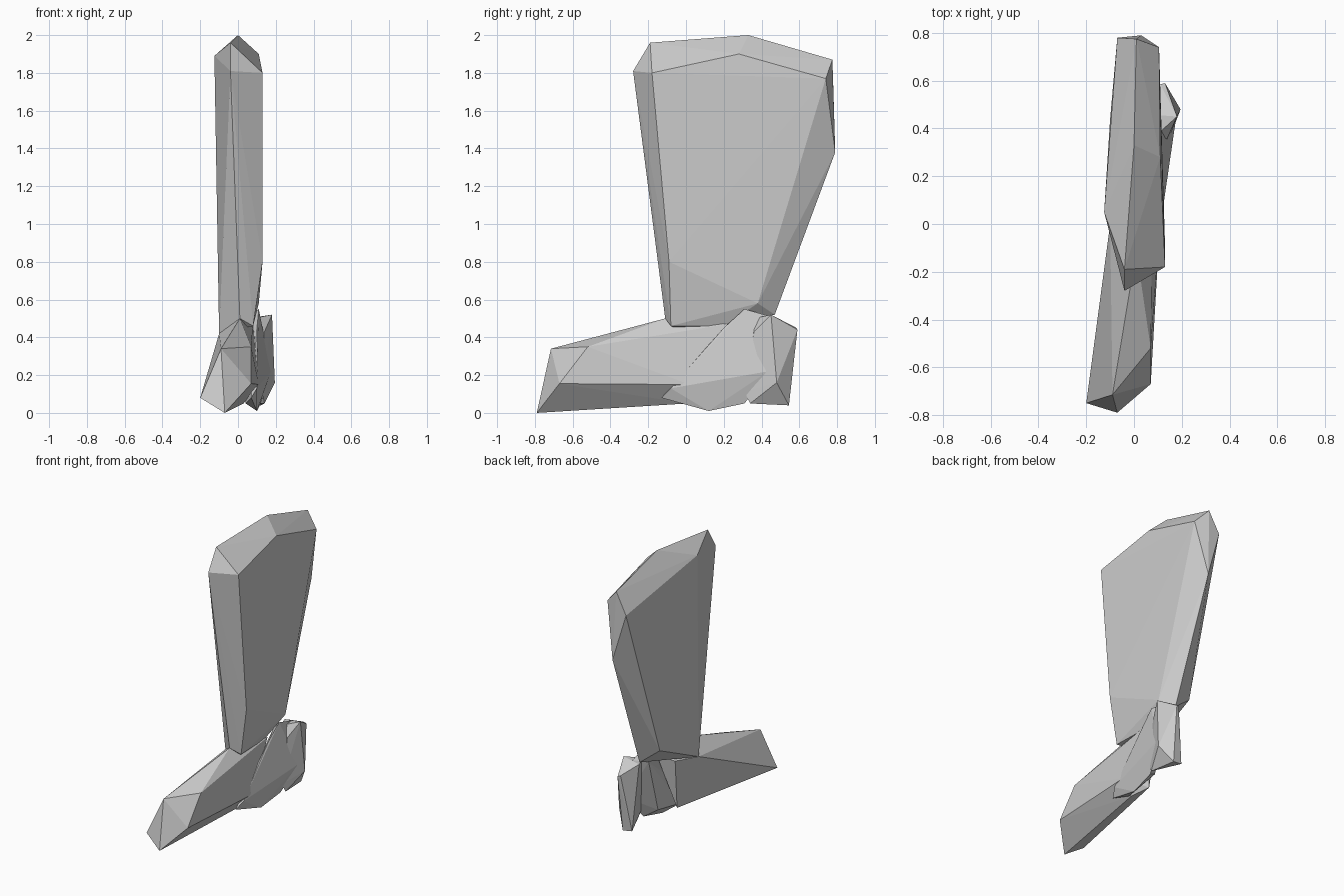
import bpy, bmesh


def faceted_block(name, corners):
    """Flat-shaded convex chunk spanning the given corner points."""
    bm = bmesh.new()
    for c in corners:
        bm.verts.new(c)
    bmesh.ops.convex_hull(bm, input=bm.verts[:])
    loose = [v for v in bm.verts if not v.link_faces]
    bmesh.ops.delete(bm, geom=loose, context='VERTS')
    bmesh.ops.recalc_face_normals(bm, faces=bm.faces[:])
    mesh = bpy.data.meshes.new(name)
    bm.to_mesh(mesh)
    bm.free()
    obj = bpy.data.objects.new(name, mesh)
    bpy.context.collection.objects.link(obj)
    return obj


# Tall flared shaft with a ridged top
faceted_block("shaft", [
    (-.04, -.19, 1.96), (0, .33, 2.0), (.01, .775, 1.87),
    (-.04, -.28, 1.81), (.13, -.18, 1.80), (.11, .28, 1.90), (.105, .74, 1.77),
    (-.125, .05, 1.89), (-.07, .78, 1.72), (.03, .79, 1.38),
    (.13, -.09, .80), (.01, -.11, .50), (.08, -.08, .46), (-.10, 0, .42),
    (.07, .20, .46), (.11, .38, .58), (.04, .47, .52), (-.10, .44, .63),
])

# Long low foot reaching forward
faceted_block("foot", [
    (-.07, -.79, 0), (-.20, -.75, .08), (-.09, -.715, .34),
    (.07, -.67, .155), (.07, -.52, .35),
    (.01, -.11, .50), (.08, .22, .47), (-.10, 0, .42), (-.04, .18, .44),
    (.11, .02, .15), (.03, .01, .05), (-.02, .13, .08),
])

# Slanted ankle piece, bulging outwards at the back
faceted_block("ankle", [
    (.07, -.13, .08), (.10, -.08, .13), (.10, .06, .28), (.10, .20, .45),
    (.11, .31, .55), (.11, .45, .51), (.175, .435, .22), (.12, .31, .05),
    (.10, .12, .01), (.04, 0, .05), (.03, .38, .49), (.04, .26, .10),
])

# Heel block
faceted_block("heel", [
    (.13, .59, .44), (.11, .585, .45), (.18, .45, .52), (.195, .48, .16),
    (.14, .36, .43), (.12, .545, .04), (.05, .54, .05), (.14, .34, .05),
    (.13, .31, .11), (.05, .46, .50), (.08, .36, .50),
])
